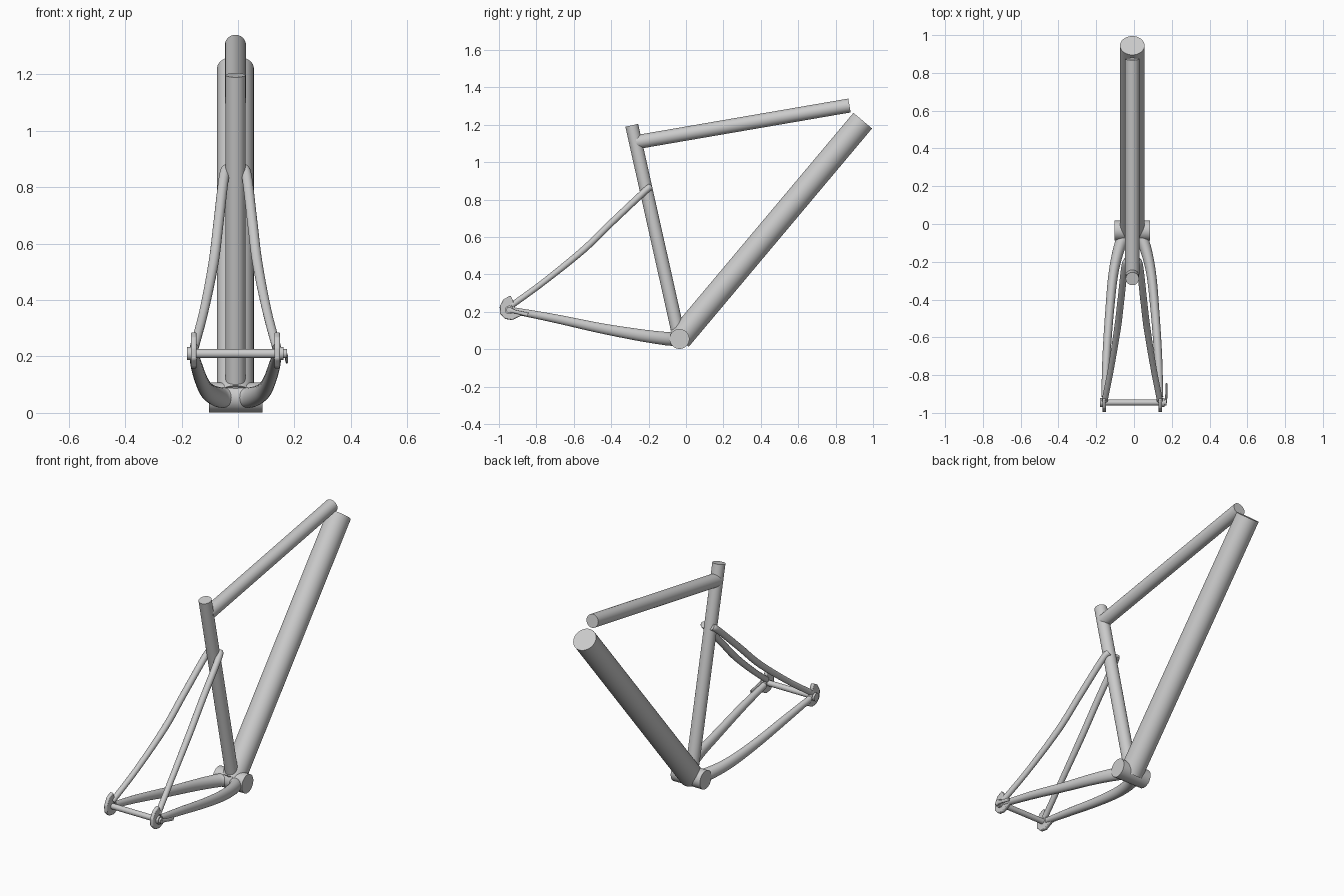
import bpy, bmesh, math
from mathutils import Vector

if "Cube" in bpy.data.objects:
    bpy.data.objects.remove(bpy.data.objects["Cube"])

CX = -0.009                      # centre plane of the frame
BB = Vector((CX, -0.035, 0.055)) # bottom bracket centre
AX_Y, AX_Z = -0.945, 0.21        # rear axle


def finish(name, bm, angle=35):
    bmesh.ops.recalc_face_normals(bm, faces=bm.faces)
    me = bpy.data.meshes.new(name)
    bm.to_mesh(me)
    bm.free()
    ob = bpy.data.objects.new(name, me)
    bpy.context.collection.objects.link(ob)
    bpy.ops.object.select_all(action='DESELECT')
    ob.select_set(True)
    bpy.context.view_layer.objects.active = ob
    bpy.ops.object.shade_smooth_by_angle(angle=math.radians(angle))
    return ob


def sweep(name, pts, radii, sides=32, steps=1):
    """Tube along a smooth path; radii are (sideways, upright) per point."""
    pts = [Vector(p) for p in pts]
    path = []
    n = len(pts)
    for i in range(n - 1):
        a, b = pts[i], pts[i + 1]
        ta = (b - pts[i - 1]) / 2 if i else b - a
        tb = (pts[i + 2] - a) / 2 if i + 2 < n else b - a
        for k in range(steps + (i == n - 2)):
            t = k / steps
            p = (a * (2*t**3 - 3*t**2 + 1) + ta * (t**3 - 2*t**2 + t)
                 + b * (3*t**2 - 2*t**3) + tb * (t**3 - t**2))
            r = Vector(radii[i]).lerp(Vector(radii[i + 1]), t)
            path.append((p, r))
    bm = bmesh.new()
    rings = []
    for i, (p, r) in enumerate(path):
        d = (path[min(i + 1, len(path) - 1)][0] - path[max(i - 1, 0)][0]).normalized()
        up = Vector((1, 0, 0)) if abs(d.x) < 0.8 else Vector((0, 0, 1))
        s = (up - d * up.dot(d)).normalized()
        u = d.cross(s)
        rings.append([bm.verts.new(p + s * r[0] * math.cos(q) + u * r[1] * math.sin(q))
                      for q in (2 * math.pi * j / sides for j in range(sides))])
    for a, b in zip(rings, rings[1:]):
        for j in range(sides):
            k = (j + 1) % sides
            bm.faces.new((a[j], a[k], b[k], b[j]))
    bm.faces.new(rings[0])
    bm.faces.new(rings[-1])
    return finish(name, bm)


def tube(name, a, b, r, sides=48):
    return sweep(name, [a, b], [(r, r)] * 2, sides)


# main triangle
tube("bottom_bracket_shell", (CX - 0.093, BB.y, BB.z), (CX + 0.095, BB.y, BB.z), 0.053)
tube("down_tube", BB, (CX, 0.945, 1.222), 0.065, 64)
tube("seat_tube", BB, (CX, -0.29, 1.197), 0.035)
tube("top_tube", (CX, -0.265, 1.107), (CX, 0.874, 1.303), 0.0375)

# rear triangle, mirrored by side
plate = [(-.938, .287), (-.975, .268), (-.996, .23), (-.995, .19), (-.968, .162),
         (-.93, .156), (-.885, .177), (-.845, .187), (-.85, .2), (-.9, .208),
         (-.917, .225), (-.92, .25)]
for side, s in (("left", -1), ("right", 1)):
    def at(x, y, z):
        return (CX + s * x, y, z)

    sweep("seat_stay_" + side,
          [at(.025, -.19, .868), at(.04, -.225, .84), at(.06, -.4, .675),
           at(.078, -.55, .53), at(.112, -.76, .36), at(.146, -.935, .232)],
          [(.018, .018)] * 4 + [(.016, .016)] * 2, 24, 8)
    sweep("chain_stay_" + side,
          [at(.02, -.045, .055), at(.06, -.1, .056), at(.098, -.25, .076),
           at(.12, -.46, .113), at(.137, -.7, .164), at(.147, -.915, .205)],
          [(.034, .036), (.032, .036), (.026, .032), (.023, .027),
           (.021, .023), (.017, .018)], 24, 8)

    # dropout plate
    bm = bmesh.new()
    f = bm.faces.new([bm.verts.new(at(.138, y, z)) for y, z in plate])
    ext = bmesh.ops.extrude_face_region(bm, geom=[f])
    bmesh.ops.translate(bm, vec=(s * .02, 0, 0),
                        verts=[v for v in ext["geom"] if isinstance(v, bmesh.types.BMVert)])
    drop = finish("dropout_" + side, bm)
    bev = drop.modifiers.new("Bevel", 'BEVEL')
    bev.width, bev.segments = 0.005, 2

    # axle nut
    tube("axle_nut_" + side, at(.155, AX_Y, AX_Z), at(.171, AX_Y, AX_Z), .023, 32)

# axle and quick release lever
tube("rear_axle", (CX - .165, AX_Y, AX_Z), (CX + .182, AX_Y, AX_Z), .016, 32)
sweep("quick_release_lever",
      [(.168, AX_Y, AX_Z), (.171, -.91, .2), (.173, -.845, .185)],
      [(.006, .014), (.006, .009), (.005, .011)], 20, 6)
